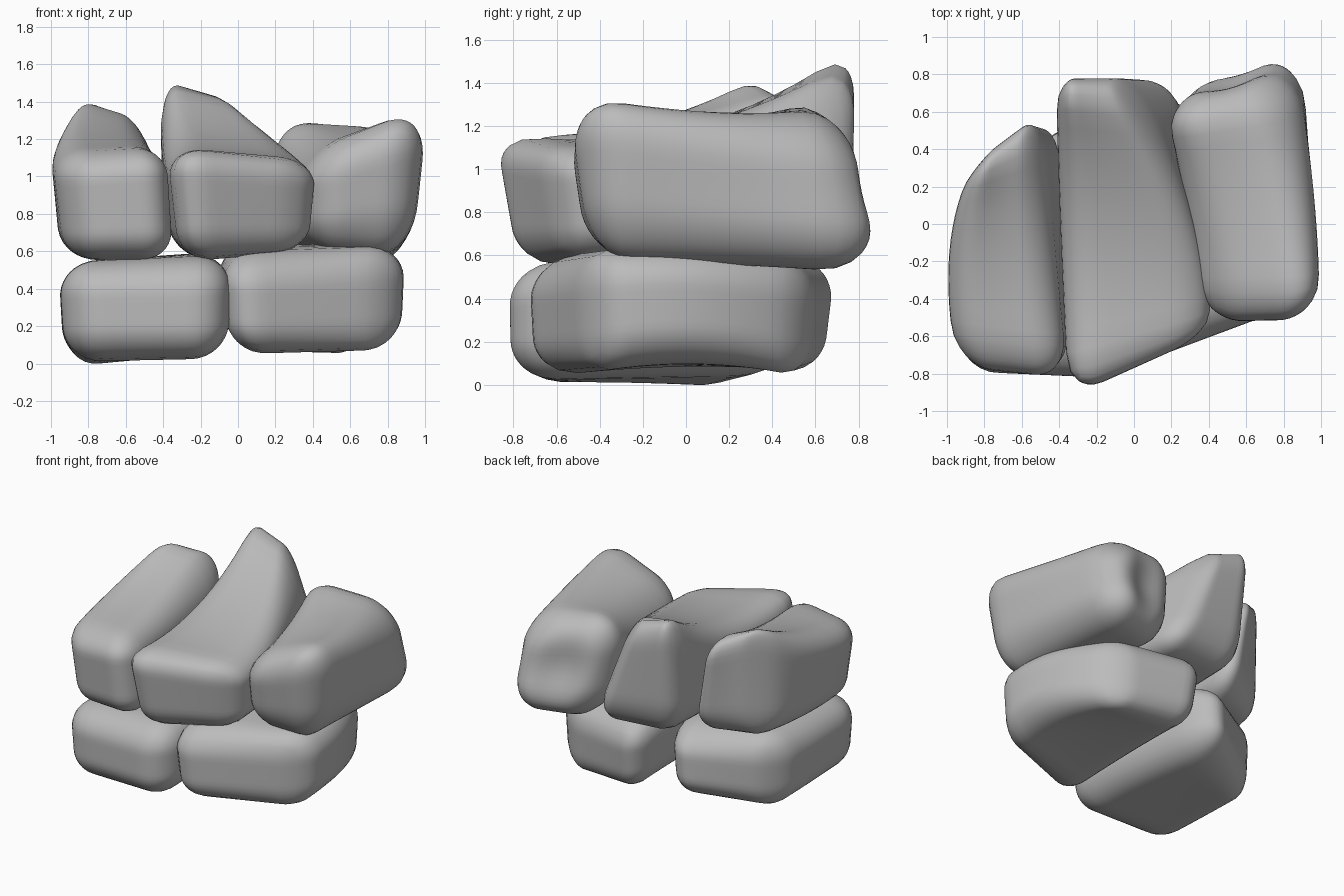
import bpy
import bmesh
from mathutils import Vector

old = bpy.data.objects.get("Cube")
if old:
    bpy.data.objects.remove(old, do_unlink=True)

stone = bpy.data.materials.new("stone grey")
stone.use_nodes = True
GREY = (0.5, 0.5, 0.5, 1)
stone.diffuse_color = GREY
stone.node_tree.nodes["Principled BSDF"].inputs["Base Color"].default_value = GREY


def rounded(p, half, radius):
    """Move a unit cube point onto a rounded box, kept in unit coordinates."""
    p = Vector(a * h for a, h in zip(p, half))
    core = Vector(max(radius - h, min(h - radius, a)) for a, h in zip(p, half))
    out = p - core
    if out.length > 0:
        core += out.normalized() * radius
    return Vector(a / h for a, h in zip(core, half))


def blend(section, u, w):
    """Point inside a section given as bottom left, bottom right, top left, top right."""
    bl, br, tl, tr = (Vector(c) for c in section)
    return bl.lerp(br, (u + 1) / 2).lerp(tl.lerp(tr, (u + 1) / 2), (w + 1) / 2)


def rock(name, radius, front, middle, back, dimple=0):
    """Rounded block bent smoothly through three sections from front to back."""
    bm = bmesh.new()
    bmesh.ops.create_cube(bm, size=2)
    bmesh.ops.subdivide_edges(bm, edges=bm.edges[:], cuts=15, use_grid_fill=True)
    width = (Vector(middle[1]) - Vector(middle[0])).length / 2
    depth = (Vector(back[0]) - Vector(front[0])).length / 2
    height = (Vector(middle[2]) - Vector(middle[0])).length / 2
    for v in bm.verts:
        u, t, w = rounded(v.co, (width, depth, height), radius)
        pos = (blend(front, u, w) * (t * (t - 1) / 2)
               + blend(middle, u, w) * (1 - t * t)
               + blend(back, u, w) * (t * (t + 1) / 2))
        if t > 0.9:
            pos.y -= dimple * max(0, 1 - 1.6 * (u * u + w * w)) ** 2
        v.co = pos
    mesh = bpy.data.meshes.new(name)
    bm.to_mesh(mesh)
    bm.free()
    mesh.materials.append(stone)
    mesh.shade_smooth()
    obj = bpy.data.objects.new(name, mesh)
    bpy.context.collection.objects.link(obj)
    return obj


# Lower course: two broad stones
rock("lower_right_stone", 0.19,
     [(-.91, -.78, .01), (-.07, -.82, .02), (-.95, -.79, .54), (-.05, -.83, .56)],
     [(-.93, -.25, .0), (-.08, -.2, .04), (-.96, -.25, .54), (-.05, -.2, .6)],
     [(-.9, .18, -.03), (-.25, .6, .06), (-.92, .2, .53), (-.2, .6, .58)])
rock("lower_left_stone", 0.19,
     [(-.03, -.76, .03), (.84, -.42, .05), (-.08, -.79, .56), (.87, -.44, .62)],
     [(-.06, 0, .08), (.84, .06, .1), (-.12, 0, .64), (.86, .06, .63)],
     [(-.03, .65, .06), (.6, .55, .02), (-.08, .72, .56), (.62, .58, .55)])

# Upper course: three stones with leaning tops
rock("upper_right_stone", 0.18,
     [(-.89, -.74, .55), (-.33, -.78, .55), (-.96, -.77, 1.11), (-.36, -.84, 1.17)],
     [(-.95, -.15, .56), (-.36, -.15, .56), (-1.0, -.15, 1.24), (-.44, -.15, 1.2)],
     [(-.88, .3, .57), (-.36, .57, .58), (-.84, .34, 1.51), (-.53, .61, 1.36)])
rock("upper_middle_stone", 0.18,
     [(-.3, -.84, .54), (.38, -.53, .6), (-.37, -.96, 1.2), (.41, -.61, 1.08)],
     [(-.35, 0, .56), (.35, 0, .6), (-.41, 0, 1.2), (.32, 0, 1.18)],
     [(-.41, .72, .62), (.31, .78, .57), (-.42, .8, 1.62), (-.1, .78, 1.47)])
rock("upper_left_stone", 0.22,
     [(.38, -.47, .61), (.93, -.43, .57), (.35, -.55, 1.11), (1.02, -.55, 1.44)],
     [(.3, .12, .58), (.93, .15, .55), (.26, .1, 1.19), (.98, .15, 1.3)],
     [(.27, .76, .51), (.93, .98, .52), (.1, .63, 1.38), (.83, .8, 1.24)],
     dimple=0.06)
